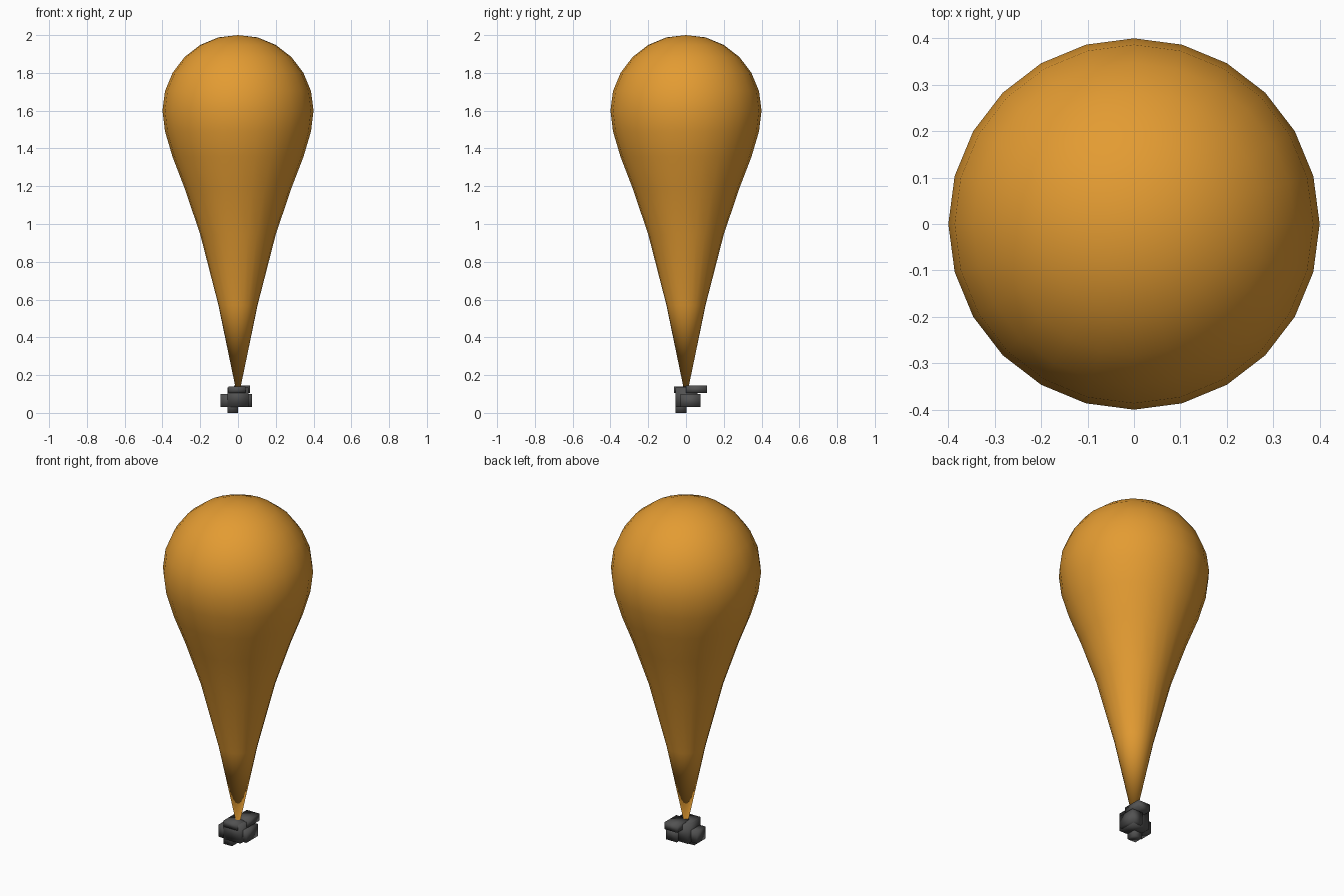
import bpy, bmesh, math

if "Cube" in bpy.data.objects:
    bpy.data.objects.remove(bpy.data.objects["Cube"])

def material(name, rgb):
    m = bpy.data.materials.new(name)
    m.diffuse_color = (*rgb, 1)
    m.use_nodes = True
    m.node_tree.nodes["Principled BSDF"].inputs["Base Color"].default_value = m.diffuse_color
    return m

orange = material("orange", (0.77, 0.33, 0.032))
grey = material("dark grey", (0.085, 0.085, 0.085))

def make_object(name, bm, mat, smooth):
    bmesh.ops.recalc_face_normals(bm, faces=bm.faces)
    for f in bm.faces:
        f.smooth = smooth
    mesh = bpy.data.meshes.new(name)
    bm.to_mesh(mesh)
    bm.free()
    mesh.materials.append(mat)
    ob = bpy.data.objects.new(name, mesh)
    bpy.context.collection.objects.link(ob)
    return ob

# Teardrop: 24-sided sphere rings with the lower half drawn down to a point
SEG, R = 24, 0.4
heights = [2.0, 1.988, 1.948, 1.884, 1.80, 1.704, 1.60,
           1.49, 1.355, 1.19, 0.945, 0.57, 0.07]
bm = bmesh.new()
top = bm.verts.new((0, 0, heights[0]))
tip = bm.verts.new((0, 0, heights[-1]))
rings = []
for i, z in enumerate(heights[1:-1], 1):
    r = R * math.sin(math.pi * i / 12)
    rings.append([bm.verts.new((r * math.cos(2 * math.pi * k / SEG),
                                r * math.sin(2 * math.pi * k / SEG), z))
                  for k in range(SEG)])
for k in range(SEG):
    n = (k + 1) % SEG
    bm.faces.new((top, rings[0][k], rings[0][n]))
    bm.faces.new((tip, rings[-1][n], rings[-1][k]))
    for a, b in zip(rings, rings[1:]):
        bm.faces.new((a[k], b[k], b[n], a[n]))
make_object("teardrop_body", bm, orange, True)

# Cluster of small blocks at the tip: (x0, x1, y0, y1, z0, z1)
blocks = [
    (-0.055, 0.055, -0.055, 0.06, 0.03, 0.135),
    (-0.02, 0.063, 0.0, 0.11, 0.105, 0.145),
    (-0.05, 0.04, -0.063, 0.03, 0.105, 0.14),
    (-0.092, 0.0, -0.05, 0.03, 0.03, 0.10),
    (0.005, 0.075, -0.03, 0.078, 0.03, 0.10),
    (-0.055, 0.0, -0.055, 0.002, 0.0, 0.065),
]
for i, (x0, x1, y0, y1, z0, z1) in enumerate(blocks):
    bm = bmesh.new()
    bmesh.ops.create_cube(bm, size=1)
    for v in bm.verts:
        v.co = ((x0 + x1) / 2 + v.co.x * (x1 - x0),
                (y0 + y1) / 2 + v.co.y * (y1 - y0),
                (z0 + z1) / 2 + v.co.z * (z1 - z0))
    make_object(f"base_block_{i + 1}", bm, grey, True)
